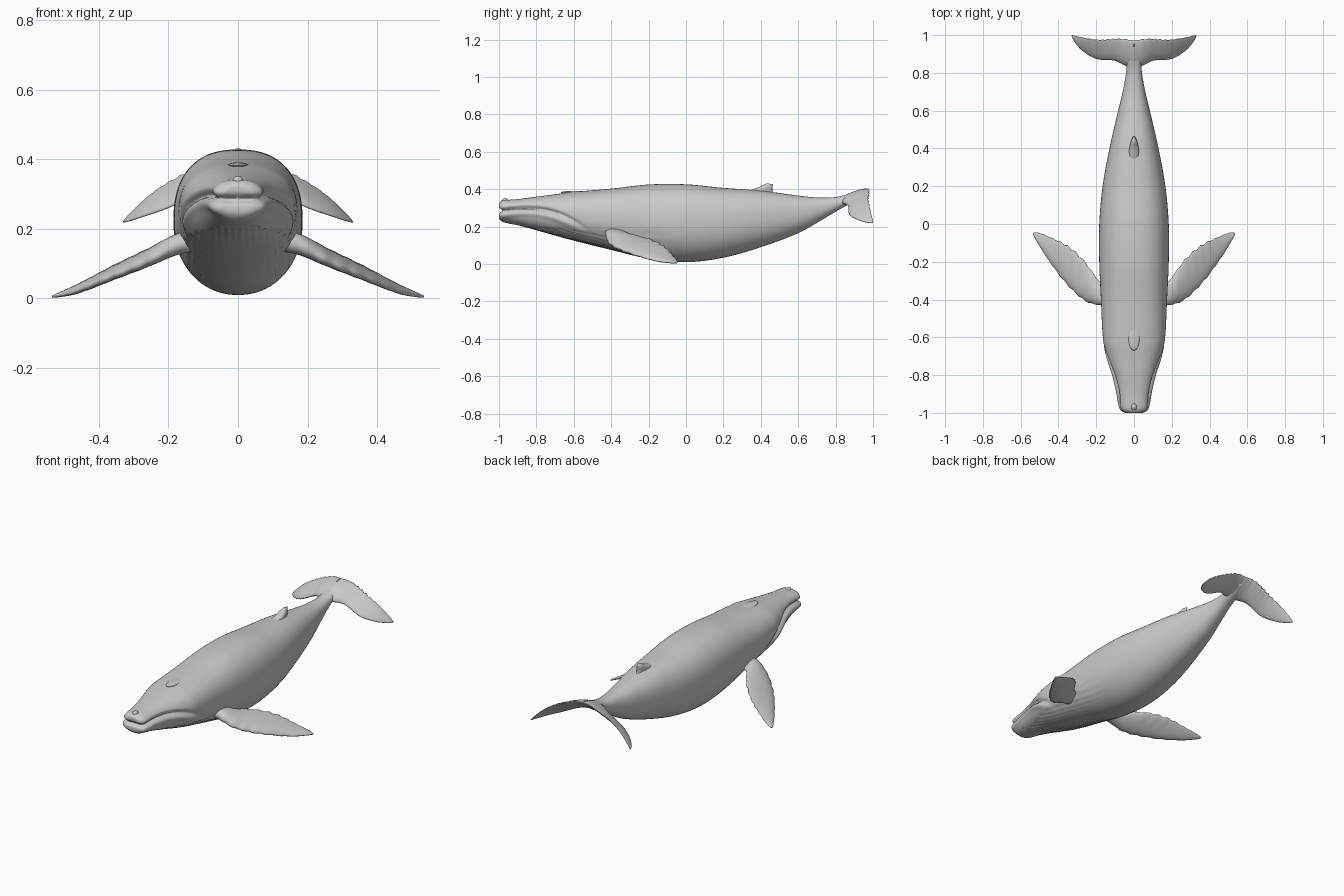
import bpy, bmesh, math
from mathutils import Vector

if "Cube" in bpy.data.objects:
    bpy.data.objects.remove(bpy.data.objects["Cube"])


def spline(keys, t):
    """Smooth interpolation of rows (t, a, b, ...) at t."""
    n = len(keys)
    i = max(k for k in range(n - 1) if k == 0 or keys[k][0] <= t)
    p, q = keys[i], keys[i + 1]
    h = q[0] - p[0]
    u = (t - p[0]) / h

    def slope(k, j):
        a, b = keys[max(k - 1, 0)], keys[min(k + 1, n - 1)]
        return (b[j] - a[j]) / (b[0] - a[0])

    return [(2*u**3 - 3*u*u + 1) * p[j] + (u**3 - 2*u*u + u) * h * slope(i, j)
            + (3*u*u - 2*u**3) * q[j] + (u**3 - u*u) * h * slope(i + 1, j)
            for j in range(1, len(p))]


def loft(bm, rings, cap_start=True):
    rows = [[bm.verts.new(p) for p in ring] for ring in rings]
    n = len(rows[0])
    for a, b in zip(rows, rows[1:]):
        for i in range(n):
            bm.faces.new((a[i], a[(i + 1) % n], b[(i + 1) % n], b[i]))
    if cap_start:
        bm.faces.new(rows[0])
    bm.faces.new(rows[-1])
    bmesh.ops.recalc_face_normals(bm, faces=bm.faces)


def finish(bm, name, mirror=False):
    mesh = bpy.data.meshes.new(name)
    bm.to_mesh(mesh)
    bm.free()
    ob = bpy.data.objects.new(name, mesh)
    bpy.context.collection.objects.link(ob)
    for f in mesh.polygons:
        f.use_smooth = True
    if mirror:
        mod = ob.modifiers.new("mirror", 'MIRROR')
        mod.use_clip = True
    return ob


def blade(name, keys, mirror=False, wobble=(0, 0), cap=True, steps=36):
    """Fin from sections: t, leading xyz, trailing xyz, thickness."""
    bm = bmesh.new()
    rings = []
    for s in range(steps + 1):
        t = s / steps
        v = spline(keys, t)
        lead, trail, th = Vector(v[:3]), Vector(v[3:6]), v[6]
        a, b = spline(keys, max(t - .02, 0)), spline(keys, min(t + .02, 1))
        span = Vector([b[k] + b[k + 3] - a[k] - a[k + 3] for k in range(3)])
        chord = trail - lead
        normal = chord.cross(span).normalized()
        w = math.sin(t * 60) * math.sin(math.pi * t)
        lead += chord * wobble[0] * w
        trail += chord * wobble[1] * w
        ring = []
        for i in range(24):
            ang = 2 * math.pi * i / 24
            u = (1 - math.cos(ang)) / 2
            ring.append(lead.lerp(trail, u)
                        + normal * th * .5 * math.sin(ang) * (1.25 - .7 * u))
        rings.append(ring)
    loft(bm, rings, cap)
    return finish(bm, name, mirror)


# Body: y, half width, belly z, back z
BODY = [(-1.0, .045, .25, .325), (-.985, .07, .228, .338), (-.95, .08, .217, .343),
        (-.9, .087, .207, .347), (-.8, .11, .18, .36), (-.7, .143, .152, .373),
        (-.62, .163, .13, .384), (-.4, .175, .075, .403), (-.2, .184, .028, .425),
        (0, .184, .01, .426), (.2, .166, .034, .407), (.4, .13, .09, .392),
        (.6, .084, .165, .366), (.7, .06, .22, .356), (.8, .042, .28, .358),
        (.88, .036, .325, .378), (.94, .02, .365, .398)]
# Mouth line: y, z
MOUTH = [(-1.0, .285), (-.9, .3), (-.8, .298), (-.7, .275), (-.6, .23), (-.52, .18)]

bm = bmesh.new()
N, SEG = 180, 112
rings = []
for s in range(N + 1):
    y = -1 + 1.94 * (s / N) ** 1.15
    w, lo, hi = spline(BODY, y)
    c, h = (lo + hi) / 2, (hi - lo) / 2
    ring = []
    for i in range(SEG):
        a = 2 * math.pi * i / SEG
        ca, sa = math.cos(a), math.sin(a)
        e = 2 / 2.4 if sa > 0 else 2 / 2.1
        ring.append((w * math.copysign(abs(ca) ** e, ca),
                     y, c + h * math.copysign(abs(sa) ** e, sa)))
    rings.append(ring)
# Rounded snout closing rings
first = rings[0]
mid = Vector((0, -1, .288))
snout = [[mid.lerp(Vector(p), k) for p in first] for k in (.1, .3, .5, .7, .85)]
loft(bm, snout + rings)
bm.normal_update()
# Lip groove and faint throat pleats pressed into the skin
for v in bm.verts:
    x, y, z = v.co
    d = 0
    if y < -.52:
        fade = min(1, (-.52 - y) / .15)
        zm = spline(MOUTH, y)[0]
        d += .02 * fade * math.exp(-((z - zm) / .011) ** 2)
        d -= .006 * fade * math.exp(-((z - zm + .03) / .015) ** 2)
    if -.93 < y < -.05 and z < .17 + .1 * max(0, -y - .5):
        fade = min(1, (y + .93) / .1, (-.05 - y) / .2)
        d += .0015 * fade * (1 + math.cos(x * 320))
    v.co -= v.normal * d
    v.co.y = max(v.co.y, -1)
finish(bm, "body")

# Long front flippers with knobbly edges
blade("front_flippers", [
    (0, .11, -.43, .175, .11, -.31, .165, .07),
    (.15, .18, -.43, .15, .18, -.305, .16, .06),
    (.32, .26, -.405, .105, .26, -.2, .135, .045),
    (.55, .365, -.307, .06, .35, -.118, .095, .034),
    (.8, .47, -.165, .018, .445, -.07, .045, .024),
    (.95, .525, -.075, .006, .51, -.045, .014, .012),
    (1, .535, -.055, .005, .53, -.045, .006, .006)],
    mirror=True, wobble=(.02, .03))

# Drooping tail flukes, joined at the middle
blade("tail_flukes", [
    (0, 0, .82, .325, 0, .972, .403, .05),
    (.15, .05, .842, .325, .05, .978, .4, .042),
    (.3, .1, .865, .312, .1, .98, .383, .032),
    (.6, .2, .875, .262, .18, .975, .345, .024),
    (.82, .275, .92, .235, .25, .983, .3, .017),
    (.95, .318, .97, .221, .31, .996, .245, .01),
    (1, .33, .995, .219, .328, 1.0, .222, .005)],
    mirror=True, wobble=(0, .03), cap=False)

# Small hooked back fin
blade("dorsal_fin", [
    (0, 0, .27, .37, 0, .5, .36, .065),
    (.4, 0, .34, .395, 0, .465, .385, .055),
    (.75, 0, .4, .415, 0, .462, .41, .04),
    (1, 0, .43, .431, 0, .466, .427, .016)], steps=14)

# Low blowhole ridge and snout-tip knob
for name, loc, size in (("blowhole_ridge", (0, -.6, .383), (.03, .07, .008)),
                        ("snout_knob", (0, -.968, .338), (.015, .018, .014))):
    bm = bmesh.new()
    bmesh.ops.create_uvsphere(bm, u_segments=24, v_segments=14, radius=1)
    for v in bm.verts:
        v.co = Vector([v.co[k] * size[k] + loc[k] for k in range(3)])
    finish(bm, name)
